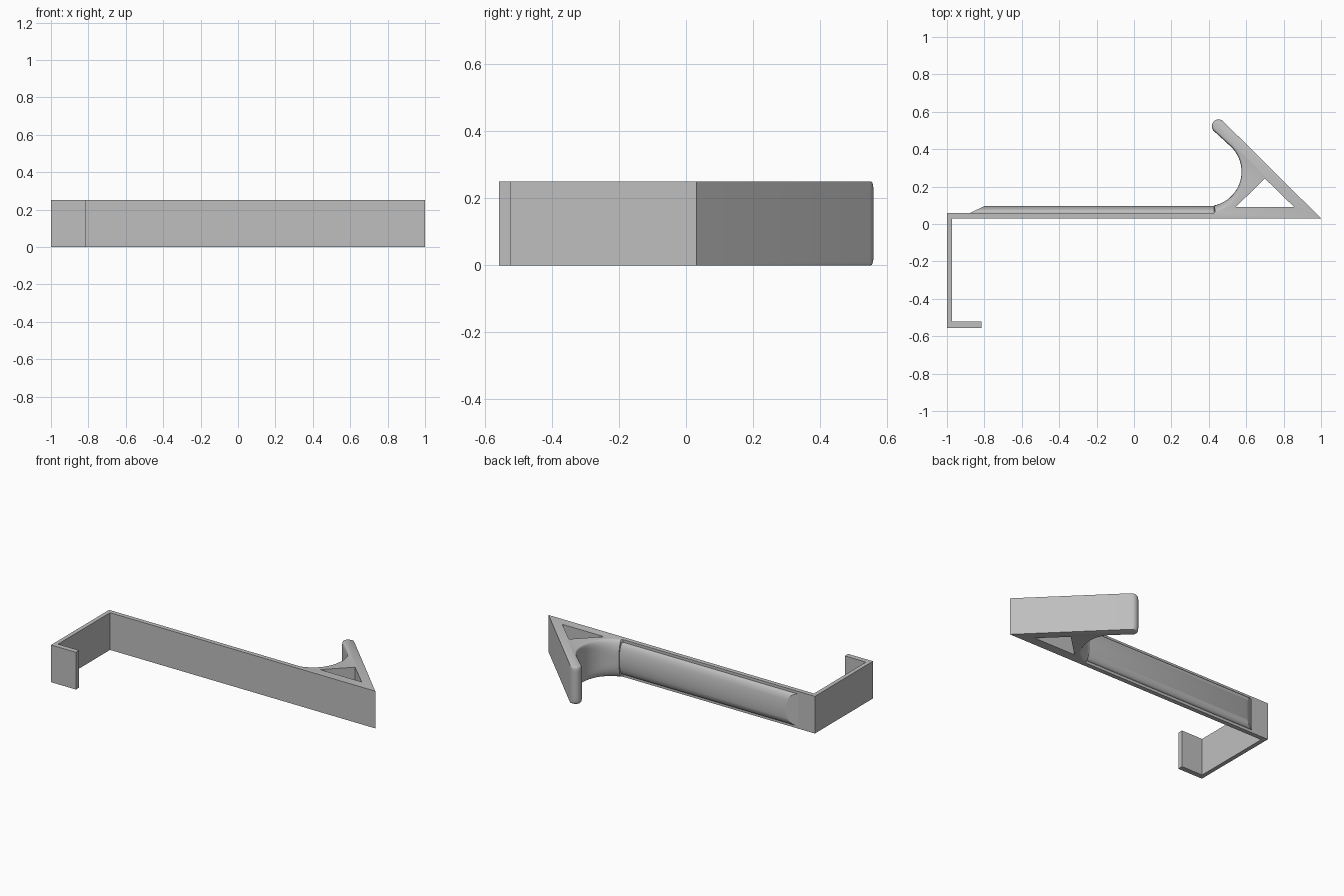
import bpy, bmesh
from math import sin, cos, radians, sqrt

if "Cube" in bpy.data.objects:
    bpy.data.objects.remove(bpy.data.objects["Cube"])

H = 0.25          # depth of the extrusion
BACK = 0.06       # back face of the long bar
FRONT = 0.03      # front face of the long bar

grey = bpy.data.materials.new("light_grey")
grey.use_nodes = True
colour = (0.52, 0.52, 0.52, 1)
grey.diffuse_color = colour
grey.node_tree.nodes["Principled BSDF"].inputs["Base Color"].default_value = colour


def inset(z, k, margin=0.0):
    """Quarter-ellipse rounding of size k near both ends of the depth."""
    if k == 0:
        return 0
    reach = min(max(2.6 * k, 0.01), H / 2 - margin)
    e = min(z, H - z) - margin
    t = 1 - min(max(e / reach, 0), 1)
    return k * (1 - sqrt(1 - t * t))


def loft(name, rings):
    """Skin a stack of equal-length closed rings and cap both ends."""
    bm = bmesh.new()
    rows = [[bm.verts.new(p) for p in ring] for ring in rings]
    n = len(rows[0])
    for a, b in zip(rows, rows[1:]):
        for i in range(n):
            j = (i + 1) % n
            bm.faces.new((a[i], a[j], b[j], b[i]))
    bm.faces.new(rows[0][::-1])
    bm.faces.new(rows[-1])
    bmesh.ops.recalc_face_normals(bm, faces=bm.faces)
    mesh = bpy.data.meshes.new(name)
    bm.to_mesh(mesh)
    bm.free()
    ob = bpy.data.objects.new(name, mesh)
    bpy.context.collection.objects.link(ob)
    mesh.materials.append(grey)
    return ob


def smooth(ob):
    bpy.ops.object.select_all(action="DESELECT")
    ob.select_set(True)
    bpy.context.view_layer.objects.active = ob
    bpy.ops.object.shade_smooth_by_angle(angle=radians(30))


# Outline of the bracket: x, y, outward normal, edge rounding
outline = [(x, y, 0, 0, 0) for x, y in (
    (-1, BACK), (-1, -0.557), (-0.815, -0.557), (-0.815, -0.522),
    (-0.972, -0.522), (-0.972, FRONT), (1, FRONT))]

# Rounded finger tip
for i in range(13):
    a = radians(45 + 15 * i)
    outline.append((0.452 + 0.036 * cos(a), 0.523 + 0.036 * sin(a),
                    cos(a), sin(a), 0.01 * min(i / 3, 1)))

# Concave cradle, its edge rounding growing towards the bar
for i in range(25):
    f = i / 24
    a = radians(45 - 123 * f)
    k = 0.01 + 0.028 * max(0, (f - 0.45) / 0.55)
    outline.append((0.39 + 0.185 * cos(a), 0.28 + 0.185 * sin(a),
                    -cos(a), -sin(a), k))
outline.append((0.427, BACK, 0, 0, 0))

# Depth levels, denser near the edges
half = [0, 0.001, 0.003, 0.006, 0.01, 0.018, 0.028, 0.042, 0.06, 0.08, 0.1]
levels = half + [H - z for z in reversed(half)]

bracket = loft("bracket", [
    [(x - nx * inset(z, k), y - ny * inset(z, k), z) for x, y, nx, ny, k in outline]
    for z in levels])

# Triangular window through the hook
tri = ((0.545, 0.092), (0.855, 0.092), (0.70, 0.243))
cutter = loft("window_cutter", [[(x, y, z) for x, y in tri] for z in (-0.1, H + 0.1)])
cutter.hide_render = True
cut = bracket.modifiers.new("window", "BOOLEAN")
cut.operation = "DIFFERENCE"
cut.solver = "EXACT"
cut.object = cutter
smooth(bracket)
bpy.ops.object.modifier_move_to_index(modifier="window", index=0)
bpy.ops.object.modifier_apply(modifier="window")
bpy.data.objects.remove(cutter)

# Rounded stiffening rib on the back of the bar, with a sloped start
RISE, MARGIN, STEPS = 0.036, 0.018, 24
section = [(BACK - 0.01, MARGIN)]
for i in range(STEPS + 1):
    a = radians(180 * i / STEPS)
    z = H / 2 - (H / 2 - MARGIN) * cos(a)
    section.append((BACK + RISE * sin(a), z))
section.append((BACK - 0.01, H - MARGIN))
rib = loft("stiffening_rib", [
    [(-0.875 + 2.1 * (y - BACK), y, z) for y, z in section],
    [(0.49, y, z) for y, z in section]])
smooth(rib)
